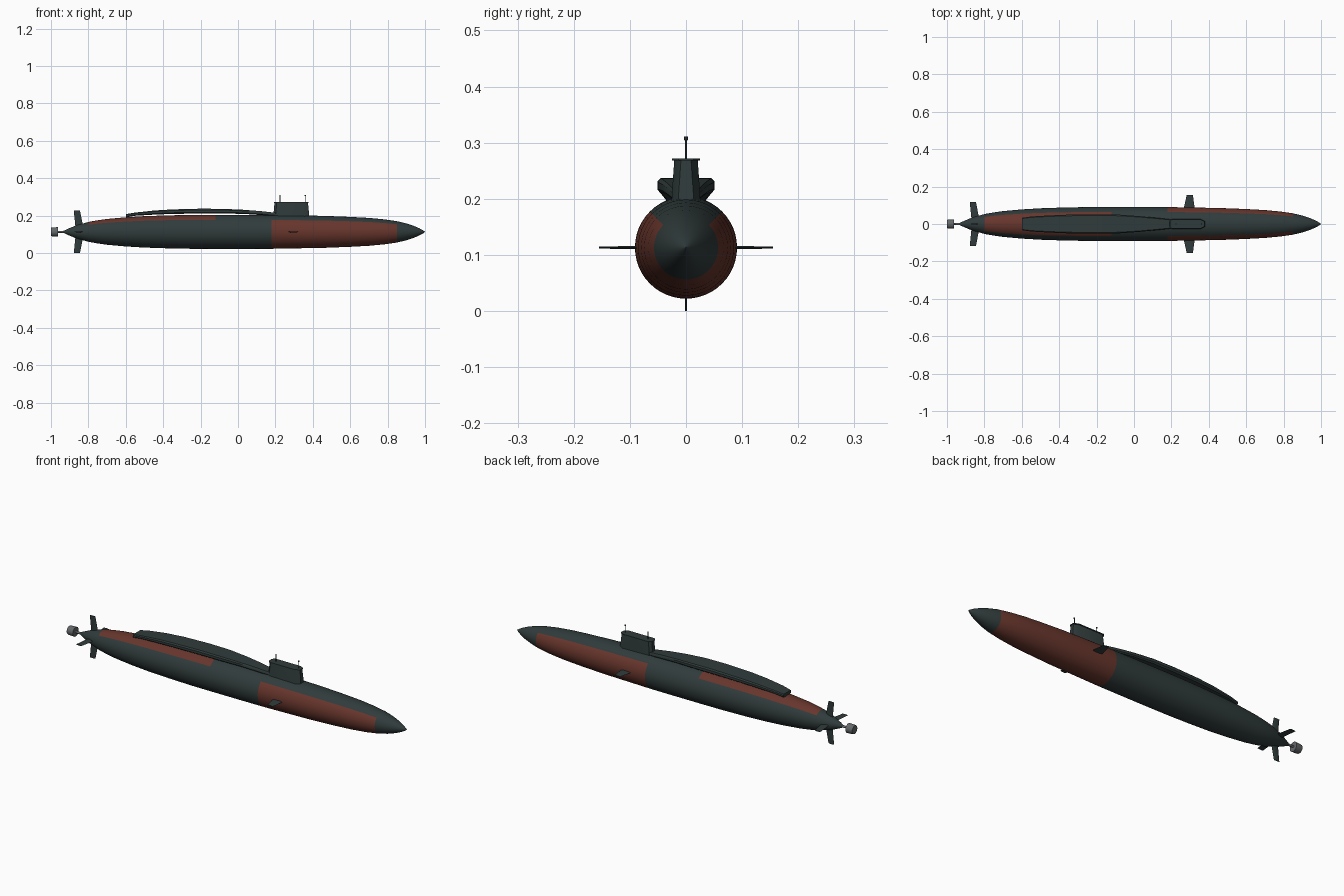
import bpy, bmesh, math

if "Cube" in bpy.data.objects:
    bpy.data.objects.remove(bpy.data.objects["Cube"])

CZ = 0.113  # height of the hull axis


def material(name, rgb):
    m = bpy.data.materials.new(name)
    m.diffuse_color = (*rgb, 1)
    m.use_nodes = True
    m.node_tree.nodes["Principled BSDF"].inputs["Base Color"].default_value = m.diffuse_color
    return m


DARK = material("dark_green_grey", (0.030, 0.044, 0.044))
RED = material("rust_red", (0.135, 0.036, 0.025))
GREY = material("steel_grey", (0.13, 0.14, 0.145))


def loft(name, rings, mats, rule=None, angle=35):
    """Skin a list of equal-length rings and cap both ends."""
    bm = bmesh.new()
    vs = [[bm.verts.new(p) for p in r] for r in rings]
    n = len(vs[0])
    for a, b in zip(vs, vs[1:]):
        for i in range(n):
            bm.faces.new((a[i], a[(i + 1) % n], b[(i + 1) % n], b[i]))
    bm.faces.new(vs[0])
    bm.faces.new(vs[-1])
    bmesh.ops.recalc_face_normals(bm, faces=bm.faces)
    if rule:
        for f in bm.faces:
            f.material_index = rule(f.calc_center_median())
    me = bpy.data.meshes.new(name)
    bm.to_mesh(me)
    bm.free()
    for m in mats:
        me.materials.append(m)
    ob = bpy.data.objects.new(name, me)
    bpy.context.collection.objects.link(ob)
    bpy.ops.object.select_all(action='DESELECT')
    ob.select_set(True)
    bpy.context.view_layer.objects.active = ob
    bpy.ops.object.shade_smooth_by_angle(angle=math.radians(angle))
    return ob


def turned(name, profile, mats, sides=48, rule=None, angle=35):
    """Body of revolution about the hull axis from (x, radius) pairs."""
    rings = [[(x, r * math.cos(2 * math.pi * i / sides),
               CZ + r * math.sin(2 * math.pi * i / sides)) for i in range(sides)]
             for x, r in profile]
    return loft(name, rings, mats, rule, angle)


# Hull: red forward belly panel and red panel on the aft deck
def hull_paint(c):
    up = math.degrees(math.atan2(c.z - CZ, abs(c.y)))
    if 0.18 < c.x < 0.85 and up < 45:
        return 1
    if -0.80 < c.x < -0.12 and up > 45:
        return 1
    return 0


turned("hull", [(-0.94, 0.002), (-0.91, 0.016), (-0.87, 0.033), (-0.80, 0.053),
                (-0.75, 0.062), (-0.70, 0.069), (-0.60, 0.078), (-0.50, 0.084),
                (-0.38, 0.088), (-0.25, 0.0905), (-0.12, 0.091), (0.05, 0.091),
                (0.18, 0.0905), (0.32, 0.088), (0.46, 0.0855), (0.60, 0.080),
                (0.70, 0.0745), (0.78, 0.067), (0.85, 0.057), (0.90, 0.045),
                (0.94, 0.032), (0.97, 0.019), (0.99, 0.008), (1.0, 0.001)],
       [DARK, RED], rule=hull_paint, angle=50)

# Arched missile casing behind the sail: x, half width, bottom, top
casing = [(-0.60, 0.033, 0.190, 0.208), (-0.55, 0.040, 0.199, 0.216),
          (-0.45, 0.046, 0.205, 0.227), (-0.35, 0.050, 0.209, 0.233),
          (-0.20, 0.051, 0.211, 0.237), (-0.08, 0.050, 0.211, 0.236),
          (0.03, 0.042, 0.209, 0.231), (0.12, 0.033, 0.203, 0.224),
          (0.22, 0.022, 0.195, 0.213)]
loft("missile_casing",
     [[(x, w * u, b + (t - b) * v) for u, v in
       ((-0.86, 0), (-1, 0.25), (-1, 0.75), (-0.88, 1), (0.88, 1),
        (1, 0.75), (1, 0.25), (0.86, 0))] for x, w, b, t in casing], [DARK])


# Sail with a thin cap
def sail_ring(x0, x1, w, z):
    c = 0.012
    return [(x0, -w + c, z), (x0 + c, -w, z), (x1 - 2 * c, -w, z), (x1, -w + c, z),
            (x1, w - c, z), (x1 - 2 * c, w, z), (x0 + c, w, z), (x0, w - c, z)]


loft("sail", [sail_ring(0.188, 0.382, 0.026, 0.185), sail_ring(0.19, 0.380, 0.025, 0.21),
              sail_ring(0.195, 0.374, 0.021, 0.268)], [DARK])
loft("sail_cap", [sail_ring(0.192, 0.377, 0.025, 0.268),
                  sail_ring(0.192, 0.377, 0.025, 0.272)], [DARK])

# Two masts with small heads
for name, x in (("aft_mast", 0.225), ("forward_mast", 0.360)):
    rings = [[(x + r * math.cos(a * math.pi / 4), r * math.sin(a * math.pi / 4), z)
              for a in range(8)]
             for z, r in ((0.265, 0.002), (0.304, 0.002), (0.305, 0.0035), (0.311, 0.0035))]
    loft(name, rings, [DARK])


# Fins: diamond-like sections swept from root to tip, at an angle about the axis
def fin(name, deg, root, tip, thick):
    c, s = math.cos(math.radians(deg)), math.sin(math.radians(deg))
    rings = []
    for (x0, x1, r), t in ((root, thick), (tip, thick * 0.6)):
        d = (x1 - x0) * 0.25
        rings.append([(x, r * c - k * s, CZ + r * s + k * c) for x, k in
                      ((x0, 0), (x0 + d, -t), (x1 - d, -t), (x1, 0), (x1 - d, t), (x0 + d, t))])
    loft(name, rings, [DARK], angle=20)


for side, deg in (("right", 0), ("left", 180)):
    fin("bow_plane_" + side, deg, (0.265, 0.325, 0.08), (0.282, 0.315, 0.155), 0.003)
for side, deg, reach in (("right", 0, 0.117), ("top", 90, 0.113),
                         ("left", 180, 0.117), ("bottom", 270, 0.113)):
    fin("stern_fin_" + side, deg, (-0.868, -0.825, 0.015), (-0.878, -0.845, reach), 0.003)

# Propulsor shaft and drum
turned("propeller_shaft", [(-0.97, 0.005), (-0.93, 0.006)], [GREY], sides=12)
turned("propulsor_drum", [(-1.0, 0.022), (-0.992, 0.024), (-0.962, 0.025)], [GREY], sides=24)
